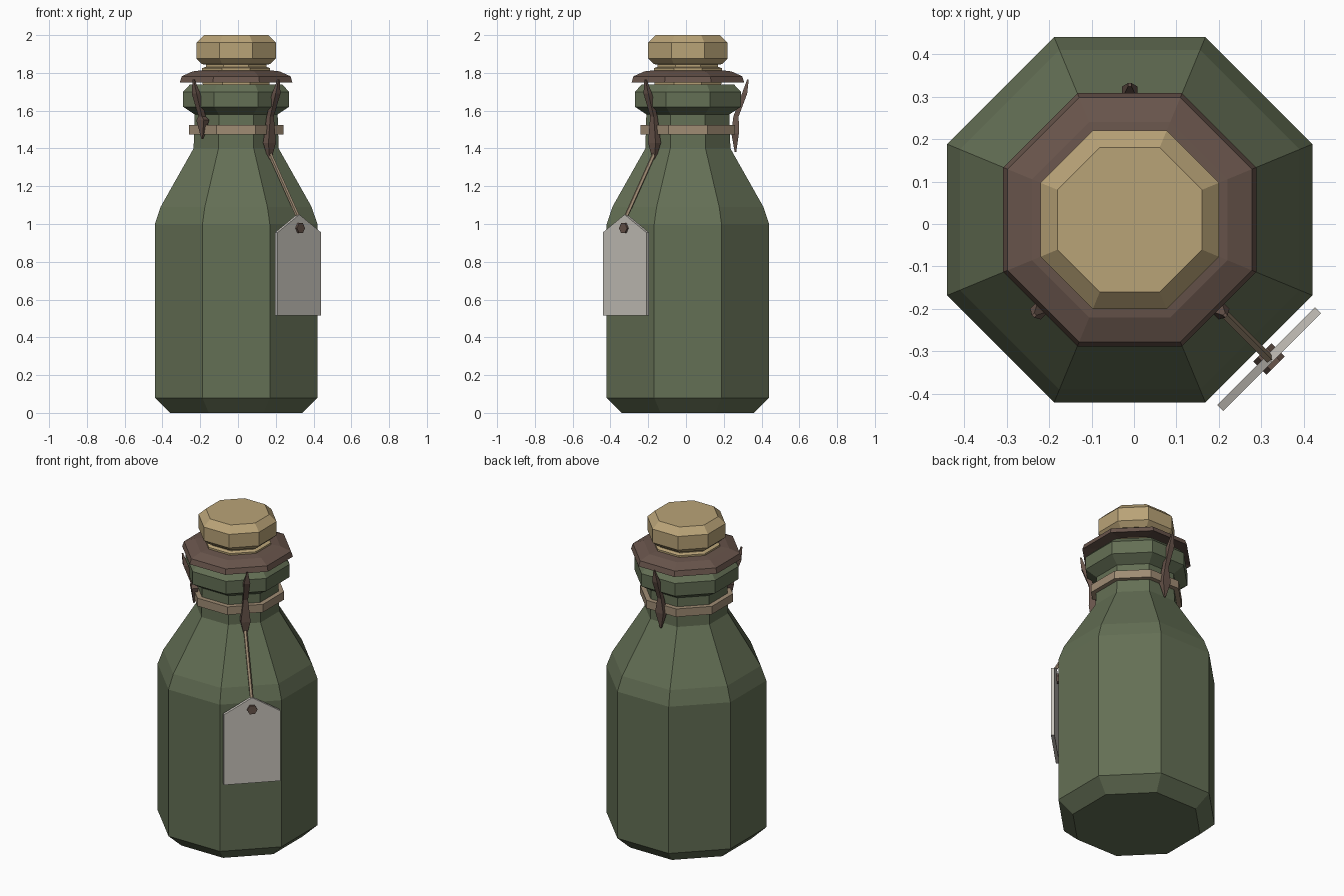
import bpy, bmesh, math
from mathutils import Vector

if "Cube" in bpy.data.objects:
    bpy.data.objects.remove(bpy.data.objects["Cube"])

CX, CY = -0.01, 0.01          # axis of the bottle
K = 1 / math.cos(math.pi / 8)  # apothem to corner radius of an octagon


def material(name, rgb):
    m = bpy.data.materials.new(name)
    m.diffuse_color = (*rgb, 1)
    m.use_nodes = True
    m.node_tree.nodes["Principled BSDF"].inputs["Base Color"].default_value = m.diffuse_color
    return m


green = material("green glass", (0.127, 0.16, 0.09))
tan = material("cork tan", (0.485, 0.366, 0.185))
brown = material("dark brown leather", (0.138, 0.089, 0.07))
twine = material("twine", (0.35, 0.262, 0.175))
paper = material("grey paper", (0.577, 0.55, 0.50))


def finish(name, bm, mat):
    bmesh.ops.recalc_face_normals(bm, faces=bm.faces)
    me = bpy.data.meshes.new(name)
    bm.to_mesh(me)
    bm.free()
    me.materials.append(mat)
    ob = bpy.data.objects.new(name, me)
    bpy.context.collection.objects.link(ob)
    return ob


def loft(name, rings, mat, closed=False):
    """Skin a list of equal-length point rings; cap the ends or join them."""
    bm = bmesh.new()
    vs = [[bm.verts.new(p) for p in r] for r in rings]
    n = len(vs[0])
    pairs = list(zip(vs, vs[1:])) + ([(vs[-1], vs[0])] if closed else [])
    for a, b in pairs:
        for i in range(n):
            j = (i + 1) % n
            bm.faces.new((a[i], a[j], b[j], b[i]))
    if not closed:
        bm.faces.new(vs[0])
        bm.faces.new(vs[-1])
    return finish(name, bm, mat)


def octagon(apothem, z):
    r = apothem * K
    return [(CX + r * math.cos((i + 0.5) * math.pi / 4),
             CY + r * math.sin((i + 0.5) * math.pi / 4), z) for i in range(8)]


def turned(name, profile, mat, closed=False):
    return loft(name, [octagon(a, z) for a, z in profile], mat, closed)


# Bottle, cork, leather cover and neck band
turned("bottle", [(0.35, 0), (0.43, 0.08), (0.43, 1.0), (0.40, 1.09), (0.225, 1.40),
                  (0.22, 1.58), (0.28, 1.62), (0.28, 1.70), (0.245, 1.738)], green)
turned("cork", [(0.175, 1.70), (0.18, 1.825), (0.16, 1.832), (0.16, 1.845), (0.18, 1.846),
                (0.21, 1.875), (0.21, 1.96), (0.17, 2.0)], tan)
turned("leather_cover", [(0.17, 1.815), (0.23, 1.808), (0.288, 1.782), (0.298, 1.75),
                         (0.275, 1.757), (0.17, 1.782)], brown, True)
turned("neck_band", [(0.21, 1.475), (0.25, 1.475), (0.25, 1.525), (0.21, 1.525)], twine, True)


# Hanging leather strips: (height, radius, half width, half depth) along each
def strip(name, angle, tip):
    out = Vector((math.cos(angle), math.sin(angle), 0))
    side = Vector((-out.y, out.x, 0))
    stations = [(1.765, 0.318, 0.004, 0.004), (1.69, 0.300, 0.018, 0.014),
                (1.57, 0.255, 0.013, 0.014), (tip + 0.10, 0.250, 0.028, 0.020),
                (tip, 0.252, 0.004, 0.004)]
    rings = []
    for z, r, w, d in stations:
        c = Vector((CX, CY, z)) + out * r
        rings.append([c + side * w * s + out * d * t
                      for s, t in ((-1, -1), (1, -1), (1, 1), (-1, 1))])
    loft(name, rings, brown)


strip("strip_back", math.radians(90), 1.38)
strip("strip_front_right", math.radians(-45), 1.33)
strip("strip_front_left", math.radians(-135), 1.45)

# Paper tag facing the front right corner
out = Vector((1, -1, 0)).normalized()
side = Vector((1, 1, 0)).normalized()
mid = Vector((0.318, -0.318, 0))
outline = [(-0.163, 0.515), (0.163, 0.515), (0.163, 0.955), (0, 1.05), (-0.163, 0.955)]
loft("tag", [[mid + side * u + Vector((0, 0, z)) + out * d for u, z in outline]
             for d in (-0.01, 0.01)], paper)


# Tag rivet and the twine holding the tag
def rod(name, a, b, r, n, mat):
    a, b = Vector(a), Vector(b)
    q = (b - a).to_track_quat('Z', 'Y')
    loft(name, [[p + q @ Vector((r * math.cos(2 * math.pi * i / n),
                                 r * math.sin(2 * math.pi * i / n), 0))
                 for i in range(n)] for p in (a, b)], mat)


hole = mid + Vector((0, 0, 0.978))
rod("tag_rivet", hole - out * 0.022, hole + out * 0.022, 0.03, 6, brown)
rod("tag_twine", (0.165, -0.165, 1.38), (0.317, -0.317, 1.04), 0.011, 5, twine)
